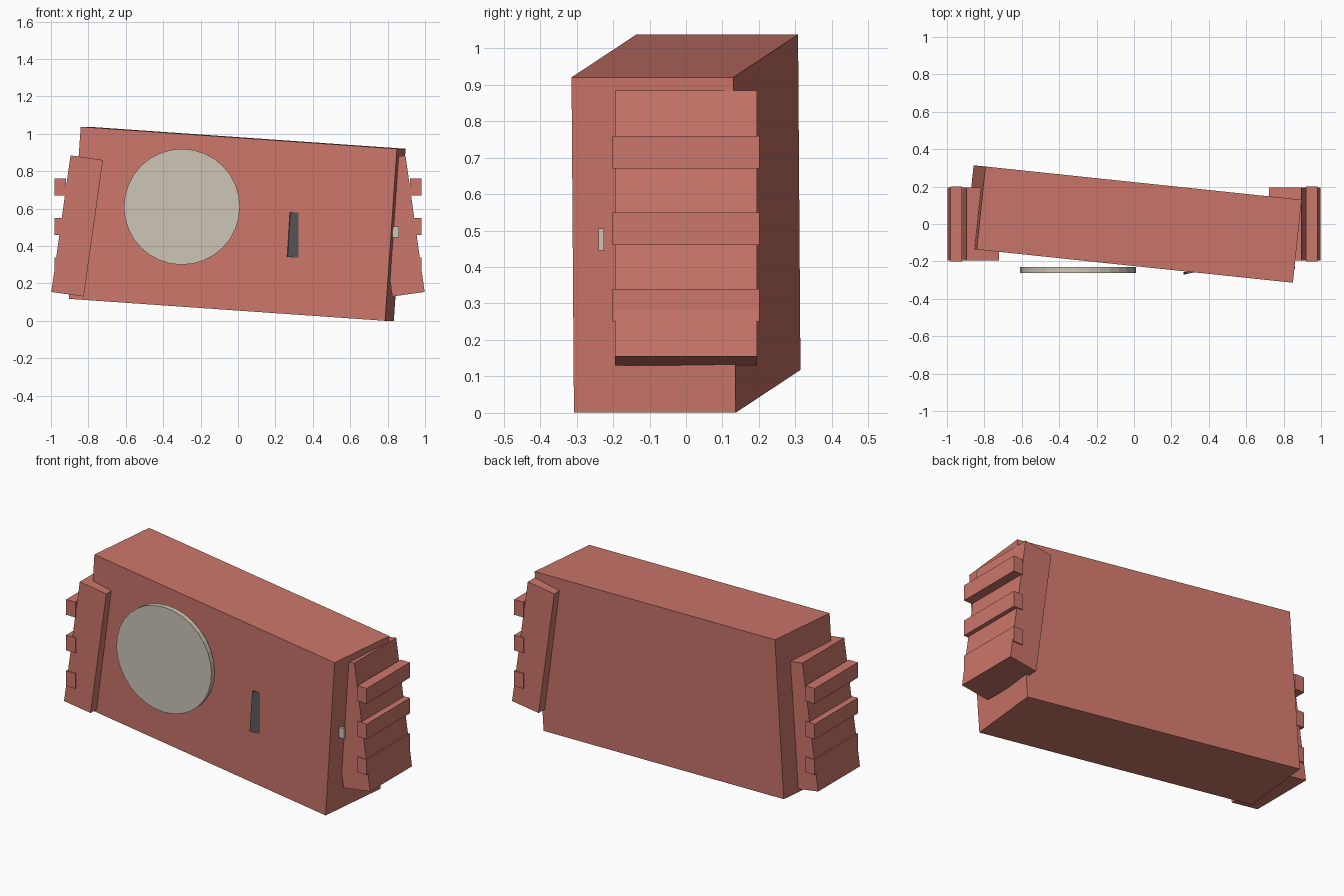
import bpy
import math
from mathutils import Matrix, Vector

if "Cube" in bpy.data.objects:
    bpy.data.objects.remove(bpy.data.objects["Cube"])


def material(name, rgb):
    m = bpy.data.materials.new(name)
    m.diffuse_color = (*rgb, 1.0)
    m.use_nodes = True
    m.node_tree.nodes["Principled BSDF"].inputs["Base Color"].default_value = m.diffuse_color
    return m


RED = material("dusty red", (0.60, 0.18, 0.145))
CREAM = material("warm cream", (0.61, 0.56, 0.47))
DARK = material("dark grey", (0.10, 0.10, 0.10))


def box(name, centre, size, mat, tilt=0.0, turn=0.0):
    """Box of the given size, tilted about y, then turned about z (degrees)."""
    bpy.ops.mesh.primitive_cube_add(size=1)
    ob = bpy.context.object
    ob.name = name
    rot = Matrix.Rotation(math.radians(turn), 4, 'Z') @ Matrix.Rotation(math.radians(tilt), 4, 'Y')
    ob.data.transform(rot @ Matrix.Diagonal((*size, 1.0)))
    ob.location = Vector(centre)
    ob.data.materials.append(mat)
    return ob


# Main body, slightly skewed against the grips
box("body", (-0.004, 0, 0.519), (1.704, 0.446, 0.922), RED, tilt=3.95, turn=-6.0)

# Side grips with three ribs each
for side, label in ((-1, "left"), (1, "right")):
    box(f"{label}_grip", (side * 0.86, 0, 0.5075), (0.175, 0.39, 0.737), RED, tilt=-8.0 * side)
    for i, z in enumerate((0.295, 0.505, 0.715)):
        box(f"{label}_grip_rib_{i + 1}", (side * 0.95, 0, z), (0.06, 0.402, 0.09), RED)

# Round lens disc standing just off the front
bpy.ops.mesh.primitive_cylinder_add(vertices=32, radius=0.31, depth=0.03,
                                    location=(-0.30, -0.246, 0.61),
                                    rotation=(math.pi / 2, 0, 0))
disc = bpy.context.object
disc.name = "front_disc"
disc.data.materials.append(CREAM)

# Dark latch plate, its right part sunk into the body
box("latch_plate", (0.325, -0.252, 0.458), (0.11, 0.012, 0.24), DARK, tilt=3.6, turn=12)

# Small button on the right end
box("side_button", (0.835, -0.232, 0.475), (0.05, 0.015, 0.06), CREAM)
